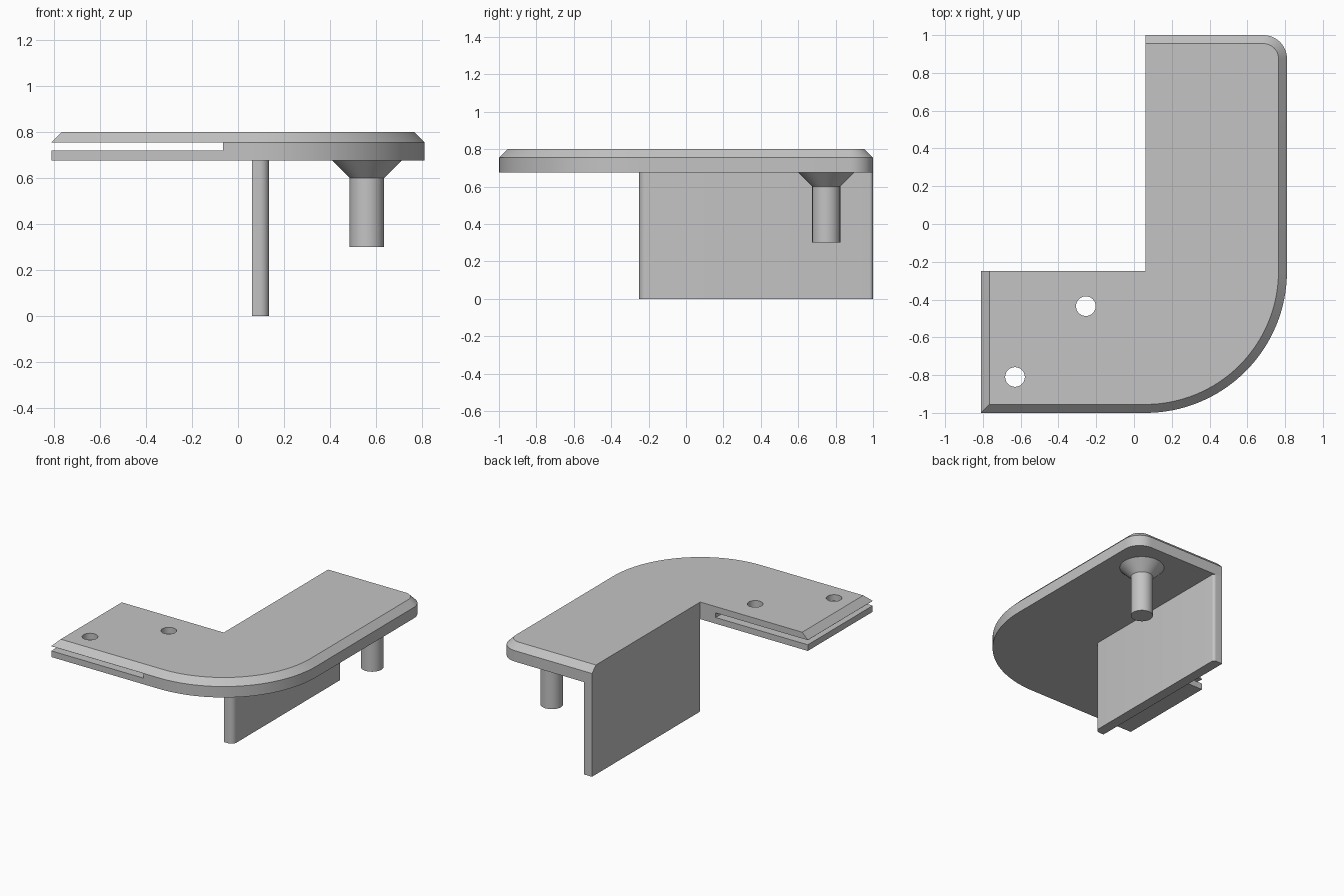
import bpy, bmesh
from math import sin, cos, radians

if "Cube" in bpy.data.objects:
    bpy.data.objects.remove(bpy.data.objects["Cube"])

grey = bpy.data.materials.new("plain grey")
grey.use_nodes = True
colour = (0.55, 0.55, 0.55, 1)
grey.diffuse_color = colour
grey.node_tree.nodes["Principled BSDF"].inputs["Base Color"].default_value = colour


def arc(cx, cy, r, start, end, steps):
    angles = [radians(start + (end - start) * i / steps) for i in range(steps + 1)]
    return [(cx + r * cos(a), cy + r * sin(a)) for a in angles]


def loft(name, layers):
    """Solid through stacked (outline, z) layers with equal point counts."""
    bm = bmesh.new()
    rings = [[bm.verts.new((x, y, z)) for x, y in pts] for pts, z in layers]
    n = len(rings[0])
    bm.faces.new(rings[0][::-1])
    bm.faces.new(rings[-1])
    for low, high in zip(rings, rings[1:]):
        for i in range(n):
            j = (i + 1) % n
            bm.faces.new((low[i], low[j], high[j], high[i]))
    bmesh.ops.recalc_face_normals(bm, faces=bm.faces)
    mesh = bpy.data.meshes.new(name)
    bm.to_mesh(mesh)
    bm.free()
    obj = bpy.data.objects.new(name, mesh)
    bpy.context.collection.objects.link(obj)
    mesh.materials.append(grey)
    return obj


def activate(obj):
    bpy.ops.object.select_all(action="DESELECT")
    obj.select_set(True)
    bpy.context.view_layer.objects.active = obj


def smooth(obj):
    activate(obj)
    bpy.ops.object.shade_smooth_by_angle(angle=radians(30))


def cut(obj, cutter):
    cutter.hide_render = True
    mod = obj.modifiers.new("cut", "BOOLEAN")
    mod.operation, mod.solver, mod.object = "DIFFERENCE", "EXACT", cutter
    activate(obj)
    bpy.ops.object.modifier_apply(modifier=mod.name)
    bpy.data.objects.remove(cutter)


def disc(x, y, r, steps=48):
    return arc(x, y, r, 0, 360, steps)[:-1]


def plate_outline(d):
    """L-shaped outline, outer edges moved in by d."""
    return ([(-0.81 + d, -1 + d)]
            + arc(0.06, -0.25, 0.75 - d, -90, 0, 32)
            + arc(0.685, 0.875, 0.125 - d, 0, 90, 12)
            + [(0.06, 1 - d), (0.06, -0.25), (-0.81 + d, -0.25)])


# Chamfered L-shaped plate
plate = loft("top_plate", [(plate_outline(0), 0.675),
                           (plate_outline(0), 0.755),
                           (plate_outline(0.045), 0.8)])

# Slot through the short arm
slot = [(-1, -1.2), (-0.065, -1.2), (-0.065, 0), (-1, 0)]
cut(plate, loft("slot_cutter", [(slot, 0.72), (slot, 0.754)]))

# Two screw holes
for x, y in ((-0.255, -0.435), (-0.63, -0.81)):
    hole = disc(x, y, 0.052)
    cut(plate, loft("hole_cutter", [(hole, 0.5), (hole, 1)]))
smooth(plate)

# Hanging wall with rounded outer corners
wall = ([(0.06, -0.25)] + arc(0.095, -0.21, 0.04, -90, 0, 8)
        + arc(0.115, 0.98, 0.02, 0, 90, 6) + [(0.06, 1)])
smooth(loft("side_wall", [(wall, 0), (wall, 0.675)]))

# Peg with flared base
peg, flare = disc(0.56, 0.75, 0.075), disc(0.56, 0.75, 0.15)
smooth(loft("peg", [(peg, 0.3), (peg, 0.6), (flare, 0.675)]))
